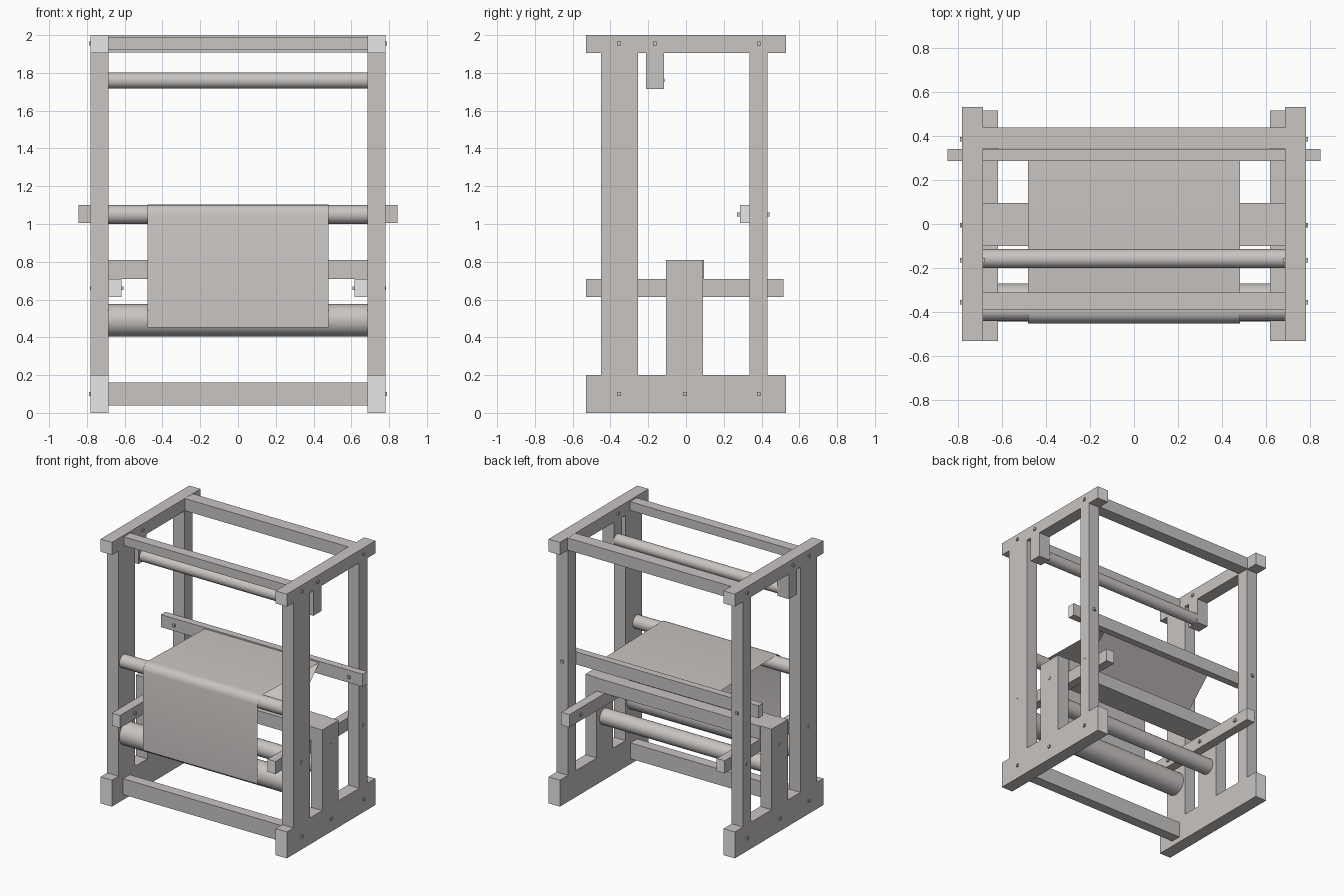
import bpy
import bmesh
import math

cube = bpy.data.objects.get("Cube")
if cube:
    bpy.data.objects.remove(cube, do_unlink=True)


def make_material(name, colour):
    mat = bpy.data.materials.new(name)
    mat.use_nodes = True
    mat.diffuse_color = colour
    mat.node_tree.nodes["Principled BSDF"].inputs["Base Color"].default_value = colour
    return mat


wood = make_material("warm grey wood", (0.58, 0.555, 0.54, 1))
end_grain = make_material("pale end grain", (0.8, 0.8, 0.8, 1))


def finish(name, bm):
    mesh = bpy.data.meshes.new(name)
    bm.to_mesh(mesh)
    bm.free()
    mesh.materials.append(wood)
    mesh.materials.append(end_grain)
    obj = bpy.data.objects.new(name, mesh)
    bpy.context.collection.objects.link(obj)
    return obj


def box(name, xs, ys, zs, end_axis=None):
    """Box from its ranges; faces across end_axis get the end grain colour."""
    bm = bmesh.new()
    bmesh.ops.create_cube(bm, size=1)
    for v in bm.verts:
        for i, (lo, hi) in enumerate((xs, ys, zs)):
            v.co[i] = lo if v.co[i] < 0 else hi
    bm.normal_update()
    if end_axis is not None:
        for f in bm.faces:
            f.material_index = int(abs(f.normal[end_axis]) > 0.9)
    return finish(name, bm)


def smooth(obj):
    bpy.ops.object.select_all(action="DESELECT")
    obj.select_set(True)
    bpy.context.view_layer.objects.active = obj
    bpy.ops.object.shade_smooth_by_angle(angle=math.radians(40))


def roller(name, y, z, radius):
    bpy.ops.mesh.primitive_cylinder_add(vertices=32, radius=radius, depth=2 * INNER,
                                        location=(0, y, z), rotation=(0, math.pi / 2, 0))
    obj = bpy.context.object
    obj.name = name
    obj.data.materials.append(wood)
    smooth(obj)


INNER, OUTER = 0.685, 0.78
PEG = 0.01
FRONT_Y, MIDDLE_Y, REAR_Y, HANGER_Y = -0.355, -0.005, 0.385, -0.165

# Side frames, mirrored left and right
for side, s in (("left", 1), ("right", -1)):
    def span(a, b):
        return tuple(sorted((s * a, s * b)))

    frame = span(INNER, OUTER)
    box(side + "_base_rail", frame, (-0.53, 0.53), (0, 0.2), 1)
    box(side + "_top_rail", frame, (-0.53, 0.53), (1.905, 2), 1)
    box(side + "_front_post", frame, (-0.45, -0.255), (0.2, 1.905))
    box(side + "_rear_post", frame, (0.336, 0.432), (0.2, 1.905))
    box(side + "_middle_post", frame, (-0.106, 0.09), (0.2, 0.81))
    box(side + "_hanging_bracket", frame, (-0.213, -0.117), (1.715, 1.905))
    box(side + "_inner_arm", span(0.617, INNER), (-0.53, 0.515), (0.613, 0.708), 1)

    # Pegs through the frame: height, inner end, outer end, depths
    peg_rows = (
        (0.1, 0.69, 0.79, (FRONT_Y, MIDDLE_Y, REAR_Y)),
        (0.66, 0.605, 0.783, (FRONT_Y, MIDDLE_Y, REAR_Y)),
        (1.955, 0.675, 0.79, (FRONT_Y, HANGER_Y, REAR_Y)),
    )
    for z, a, b, depths in peg_rows:
        for y in depths:
            box(side + "_peg", span(a, b), (y - PEG, y + PEG), (z - PEG, z + PEG))
    box(side + "_rear_beam_peg", span(0.722, 0.742), (0.27, 0.443), (1.04, 1.06))

# Cross beams
across = (-INNER, INNER)
box("top_front_beam", across, (-0.387, -0.31), (1.922, 1.988))
box("top_rear_beam", across, (0.343, 0.438), (1.907, 1.999))
box("bottom_front_beam", across, (-0.395, -0.315), (0.04, 0.16))
box("middle_beam", across, (-0.1, 0.096), (0.71, 0.81))
box("warp_rest_beam", (-0.845, 0.845), (0.285, 0.34), (1.005, 1.1), 0)

# Rollers
roller("heddle_bar", -0.157, 1.76, 0.043)
roller("breast_roller", -0.39, 1.05, 0.05)
roller("cloth_roller", FRONT_Y, 0.49, 0.086)
roller("warp_roller", MIDDLE_Y, 0.48, 0.06)

# Woven sheet: hangs in front, wraps the breast roller, runs back and down
profile = [(-0.45, 0.452), (-0.45, 1.05), (-0.442, 1.082), (-0.42, 1.1),
           (-0.39, 1.104), (0.288, 1.09), (0.0, 0.81)]
bm = bmesh.new()
rows = [[bm.verts.new((x, y, z)) for x in (-0.48, 0.48)] for y, z in profile]
for a, b in zip(rows, rows[1:]):
    bm.faces.new((a[0], a[1], b[1], b[0]))
smooth(finish("woven_cloth", bm))
